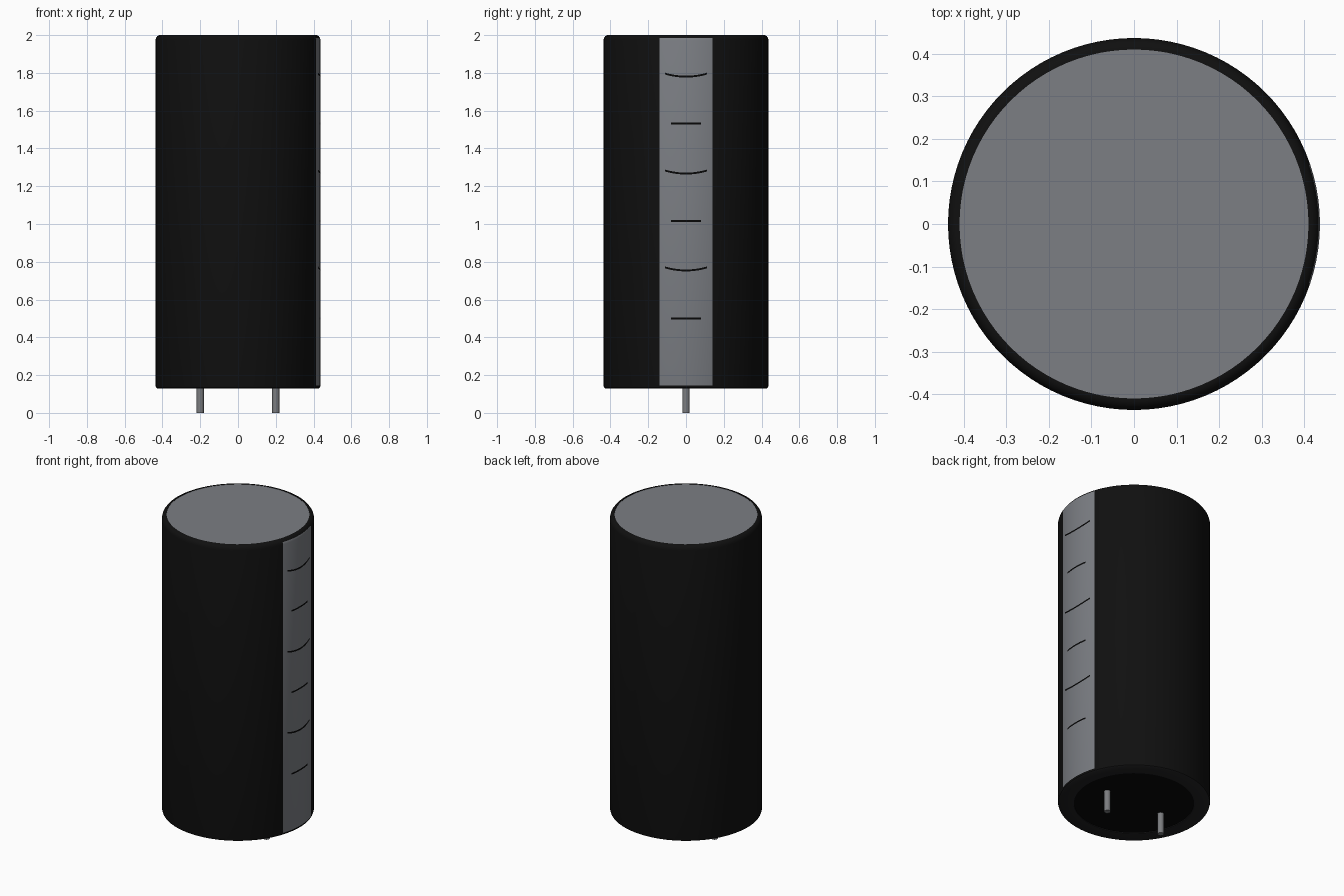
import bpy, bmesh, math

if "Cube" in bpy.data.objects:
    bpy.data.objects.remove(bpy.data.objects["Cube"])

SEG = 96          # one side = 3.75 degrees
R = 0.437         # sleeve radius
STRIPE = math.radians(18.75)


def material(name, rgb):
    m = bpy.data.materials.new(name)
    m.use_nodes = True
    m.diffuse_color = (*rgb, 1)
    bsdf = next(n for n in m.node_tree.nodes if n.type == 'BSDF_PRINCIPLED')
    bsdf.inputs["Base Color"].default_value = (*rgb, 1)
    return m


BLACK = material("sleeve black", (0.005, 0.005, 0.005))
GREY = material("stripe grey", (0.20, 0.21, 0.23))
RIM = material("rim charcoal", (0.015, 0.015, 0.016))
RUBBER = material("rubber black", (0.002, 0.002, 0.002))
METAL = material("lead metal", (0.20, 0.205, 0.215))


def finish(name, bm, mats):
    bmesh.ops.recalc_face_normals(bm, faces=bm.faces)
    me = bpy.data.meshes.new(name)
    bm.to_mesh(me)
    bm.free()
    ob = bpy.data.objects.new(name, me)
    bpy.context.collection.objects.link(ob)
    for m in mats:
        me.materials.append(m)
    bpy.ops.object.select_all(action='DESELECT')
    ob.select_set(True)
    bpy.context.view_layer.objects.active = ob
    bpy.ops.object.shade_smooth_by_angle(angle=math.radians(35))
    return ob


def revolve(profile, seg, cx=0.0):
    """Turn (radius, z) points into a solid with capped ends."""
    bm = bmesh.new()
    rings = []
    for r, z in profile:
        rings.append([bm.verts.new((cx + r * math.cos(math.tau * i / seg),
                                    r * math.sin(math.tau * i / seg), z)) for i in range(seg)])
    for a, b in zip(rings, rings[1:]):
        for i in range(seg):
            j = (i + 1) % seg
            bm.faces.new((a[i], a[j], b[j], b[i]))
    bm.faces.new(rings[0])
    bm.faces.new(rings[-1])
    return bm


# Sleeve and can: stripe, top disc and bottom ring are coloured by position
body = revolve([(0.345, 0.134), (0.345, 0.13), (0.427, 0.13), (0.434, 0.134), (R, 0.145),
                (R, 1.972), (0.434, 1.985), (0.427, 1.995), (0.417, 2.0), (0.41, 2.0),
                (0.41, 1.998)], SEG)
for f in body.faces:
    c = f.calc_center_median()
    radius = math.hypot(c.x, c.y)
    if radius < 0.1:
        f.material_index = 1 if c.z > 1 else 3
    elif c.z < 0.135:
        f.material_index = 2
    elif 0.145 < c.z < 1.985 and abs(math.atan2(c.y, c.x)) < STRIPE:
        f.material_index = 1
finish("capacitor_body", body, [BLACK, GREY, RIM, RUBBER])


# Printed marks: thin curved plates, alternating bowed and straight
def mark(name, z, half_width, sag):
    bm = bmesh.new()
    n, r, h = 12, R + 0.001, 0.005
    rows = []
    for i in range(n + 1):
        t = 2 * i / n - 1
        a = math.asin(half_width / R) * t
        zc = z - sag * (1 - t * t)
        rows.append([bm.verts.new((r * math.cos(a), r * math.sin(a), zc + s * h)) for s in (-1, 1)])
    for (a, b), (c, d) in zip(rows, rows[1:]):
        bm.faces.new((a, c, d, b))
    finish(name, bm, [RUBBER])


for k in range(3):
    mark(f"straight_mark_{k + 1}", 0.50 + 0.516 * k, 0.08, 0.0)
    mark(f"bowed_mark_{k + 1}", 0.77 + 0.513 * k, 0.11, 0.016)

# Two wire leads
for side, x in (("left", 0.2), ("right", -0.2)):
    finish(f"{side}_lead", revolve([(0.019, 0.0), (0.019, 0.15)], 24, x), [METAL])
